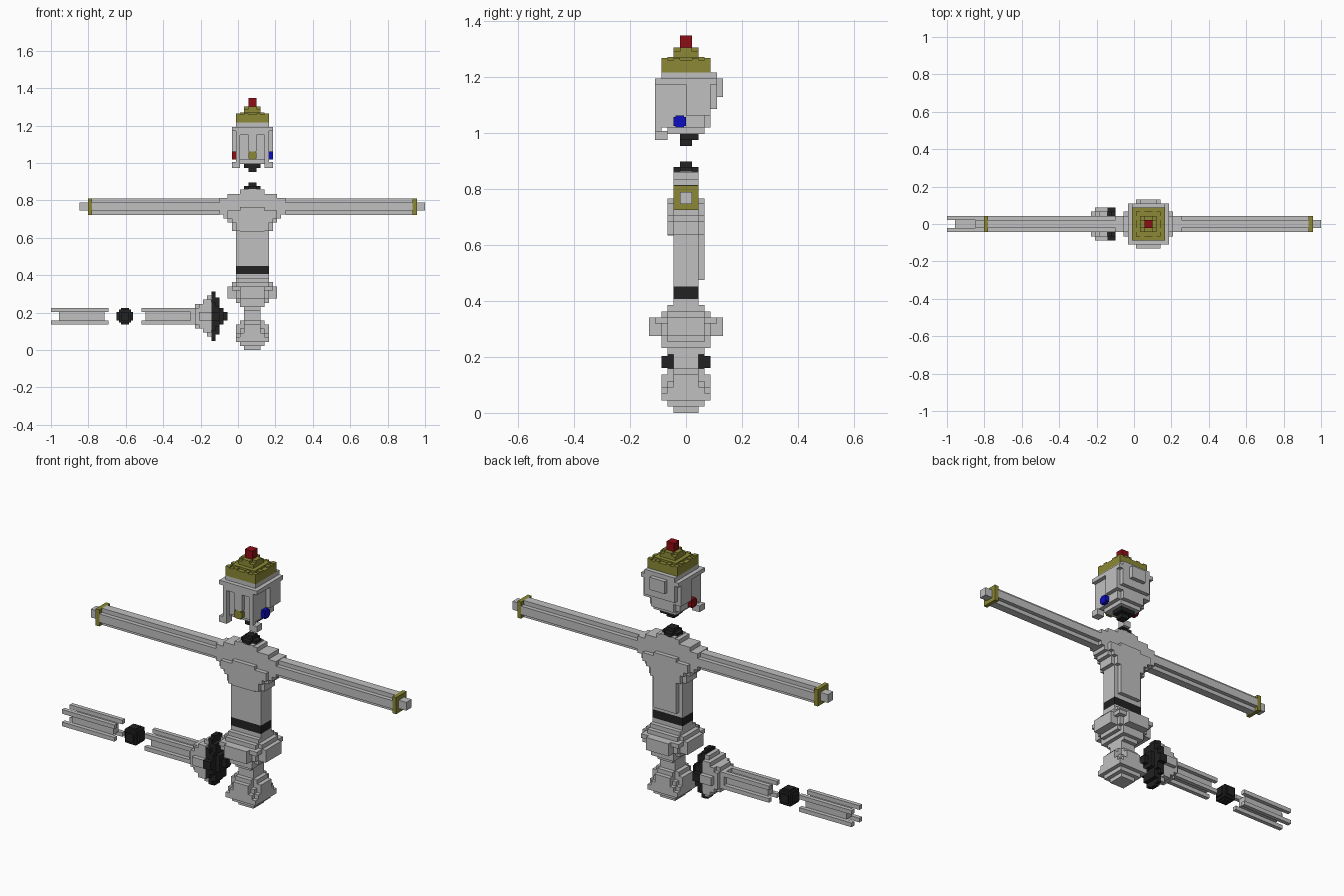
import bpy, bmesh
from mathutils import Vector

if "Cube" in bpy.data.objects:
    bpy.data.objects.remove(bpy.data.objects["Cube"], do_unlink=True)

V = 2 / 91          # size of one block
AXIS = 3.5          # body axis, in blocks, along x


def material(name, rgb):
    m = bpy.data.materials.new(name)
    m.use_nodes = True
    m.diffuse_color = (*rgb, 1)
    m.node_tree.nodes["Principled BSDF"].inputs["Base Color"].default_value = (*rgb, 1)
    return m


GREY = material("light grey", (0.53, 0.53, 0.53))
BLACK = material("black", (0.016, 0.016, 0.016))
GOLD = material("olive gold", (0.26, 0.25, 0.035))
RED = material("dark red", (0.27, 0.004, 0.007))
BLUE = material("blue", (0.004, 0.004, 0.53))


def part(name, mat, boxes, origin=(AXIS, 0, 0)):
    """One object from boxes (x0, x1, y0, y1, z0, z1) measured in blocks."""
    bm = bmesh.new()
    o = Vector(origin)
    for x0, x1, y0, y1, z0, z1 in boxes:
        lo, hi = Vector((x0, y0, z0)), Vector((x1, y1, z1))
        vs = bmesh.ops.create_cube(bm, size=1)["verts"]
        bmesh.ops.scale(bm, vec=hi - lo, verts=vs)
        bmesh.ops.translate(bm, vec=(lo + hi) / 2 + o, verts=vs)
    bmesh.ops.scale(bm, vec=(V, V, V), verts=bm.verts)
    me = bpy.data.meshes.new(name)
    bm.to_mesh(me)
    bm.free()
    me.materials.append(mat)
    ob = bpy.data.objects.new(name, me)
    bpy.context.collection.objects.link(ob)


def tiers(*rows):
    """Centred layers from (half x, half y, z0, z1)."""
    return [(-a, a, -b, b, z0, z1) for a, b, z0, z1 in rows]


def both(*boxes):
    """Boxes and their mirror across the body axis."""
    return [b for x0, x1, *r in boxes for b in ((x0, x1, *r), (-x1, -x0, *r))]


def discs(*rows):
    """Layers along x from (x0, x1, half y, half z)."""
    return [(x0, x1, -b, b, -c, c) for x0, x1, b, c in rows]


# Foot: stepped pyramid on a small sole
part("foot", GREY, tiers(
    (2, 2, 0, 1), (3, 3, 1, 2), (4, 4, 2, 3.2), (4, 3, 3.2, 4.2), (3, 4, 3.2, 4.2),
    (4, 2, 4.2, 6.2), (2, 4, 4.2, 6.2), (3, 3, 4.2, 5.2),
    (3, 2, 6.2, 7.2), (2, 3, 6.2, 7.2), (2, 2, 7.2, 10.5)))

# Pelvis: flared block with a hanging plate on each side
part("pelvis", GREY, tiers(
    (2, 2, 9.5, 10.5), (3, 2, 10.5, 11.5), (2, 3, 9.5, 11.5), (4, 3, 11.5, 12.5),
    (3, 4, 10.5, 12.5), (4, 4, 12.5, 16.5), (4, 3, 16.5, 17.5), (4, 2, 17.5, 18.5),
    (5, 5, 14.5, 15.5), (5, 3, 15.5, 16.5))
    + both((4, 6, -3, 3, 12.5, 15.5)) + [
    (-3, 3, -6, -4, 12.5, 15.5), (-3, 3, 4, 6, 12.5, 15.5)])

# Torso with stepped chest and back wedges
part("waist", BLACK, tiers((4, 2, 18.5, 20.5)))
part("torso", GREY, tiers(
    (4, 2, 20.5, 29), (5, 2, 29, 31), (6, 2, 31, 32), (7, 2, 32, 33), (8, 2, 33, 37),
    (6, 2, 37, 38), (3, 2, 38, 39), (2, 2, 39, 39.2))
    + [(-3, 3, 2, 3, 21.6, 29), (-3, 3, -3, -2, 28.8, 30)]
    + [(-h, h, y, y + 1, z, z + 1) for y in (-3, 2)
       for h, z in ((4, 29), (4, 30), (5, 31), (6, 32), (6, 33))]
    + [(-3, 3, -3, 3, 33.8, 34.8)])
part("torso_neck", BLACK, tiers((2, 1, 39, 39.9), (1, 2, 39, 39.9), (1, 1, 39.9, 40.8)))

# Arms: ridged bars with a gold ring and a square tip
for side, s in (("left", 1), ("right", -1)):
    def span(a, b):
        return (a, b) if s > 0 else (-b, -a)
    o = (AXIS, 0, 34.9)
    part(side + "_arm", GREY, discs((*span(8, 39), 2, 1), (*span(8, 39), 1, 2)), o)
    part(side + "_arm_ring", GOLD, discs((*span(39, 40), 2, 2)), o)
    part(side + "_arm_tip", GREY, discs((*span(40, 42), 1, 1)), o)

# Detached leg: beams with four corner rails, ball joint and hip dome
leg = (0, 0, 8.25)


def beam(name, rail0, rail1, core0, core1, extra=()):
    rails = [(rail0, rail1, y, y + 1, z, z + 1) for y in (-2, 1) for z in (-2, 1)]
    part(name, GREY, rails + discs((core0, core1, 1.02, 1.02), *extra), leg)


beam("lower_leg", -45.5, -31.5, -43.5, -32.5)
beam("upper_leg", -23.5, -10.5, -22.5, -10.5, [
    (-11.5, -10.5, 2, 2), (-10.5, -9.5, 2, 3), (-10.5, -9.5, 3, 2), (-9.5, -8.5, 3, 3),
    (-9.5, -8.5, 4, 1), (-8.5, -7.5, 3, 4), (-8.5, -7.5, 4, 1),
    (-7.5, -6.5, 2, 5), (-7.5, -6.5, 3, 4), (-7.5, -6.5, 4, 1)])
part("knee_ball", BLACK, discs((-29.5, -25.5, 1, 1), (-28.5, -26.5, 2, 1),
                               (-28.5, -26.5, 1, 2), (-29, -26, 1.6, 1.6)), leg)
part("hip_dome", BLACK, discs(
    (-6.5, -5.5, 1, 6), (-6.5, -5.5, 2, 5.5), (-6.5, -5.5, 3, 3.5), (-6.5, -4.5, 4, 1),
    (-5.5, -4.5, 2, 4.5), (-5.5, -4.5, 3, 2.5), (-4.5, -3.5, 2, 2), (-3.5, -2.5, 1, 1)), leg)

# Head: helmet with brim, face guards, ear plates and back panel
top = (AXIS, 0, 0.3)
part("head", GREY, [
    (-4, 4, -4, 4, 48, 55), (-4, 4, -4, 3, 46, 48), (-3, 3, -3, 3, 45, 46),
    (-4, 4, 4, 5, 49, 55), (-3, 3, 3, 4, 46, 48), (-5, 5, -5, 5, 53, 54),
    (-2, 2, 5, 6, 51, 54), (-1, 1, -5, -4, 48, 54), (-3, 3, -5, -4, 52, 53)]
    + both((3, 4, -5, -4, 45, 53), (3, 5, -5, -3, 44, 45.5), (4, 5, 0, 4, 48, 53)), top)
part("head_neck", BLACK, [(-2, 2, -1, 2, 44, 45), (-1, 1, -1, 1, 43, 44)], top)

# Crown: two gold tiers with raised teeth, red jewel on top
teeth = [(x, x + 1, y, y + 1, 57, 57.3) for x in (-4, -2, 1, 3) for y in (-4, 3)]
teeth += [(x, x + 1, y, y + 1, 57, 57.3) for x in (-4, 3) for y in (-2, 1)]
part("crown", GOLD, tiers((4, 4, 55, 57), (2, 2, 57, 58.4), (2, 1, 58.4, 59),
                          (1, 2, 58.4, 59), (3, 3, 57, 57.5)) + teeth, top)
part("crown_jewel", RED, tiers((1, 1, 59, 61)), top)

# Gems on the face and temples
part("front_gem", GOLD, [(-1, 1, -5, -4, 46.3, 47.7), (-0.7, 0.7, -5, -4, 46, 48)], top)
for name, mat, x in (("left_gem", BLUE, 4), ("right_gem", RED, -5)):
    part(name, mat, [(x, x + 1, -2, 0, 46.3, 47.7), (x, x + 1, -1.7, -0.3, 46, 48)], top)
